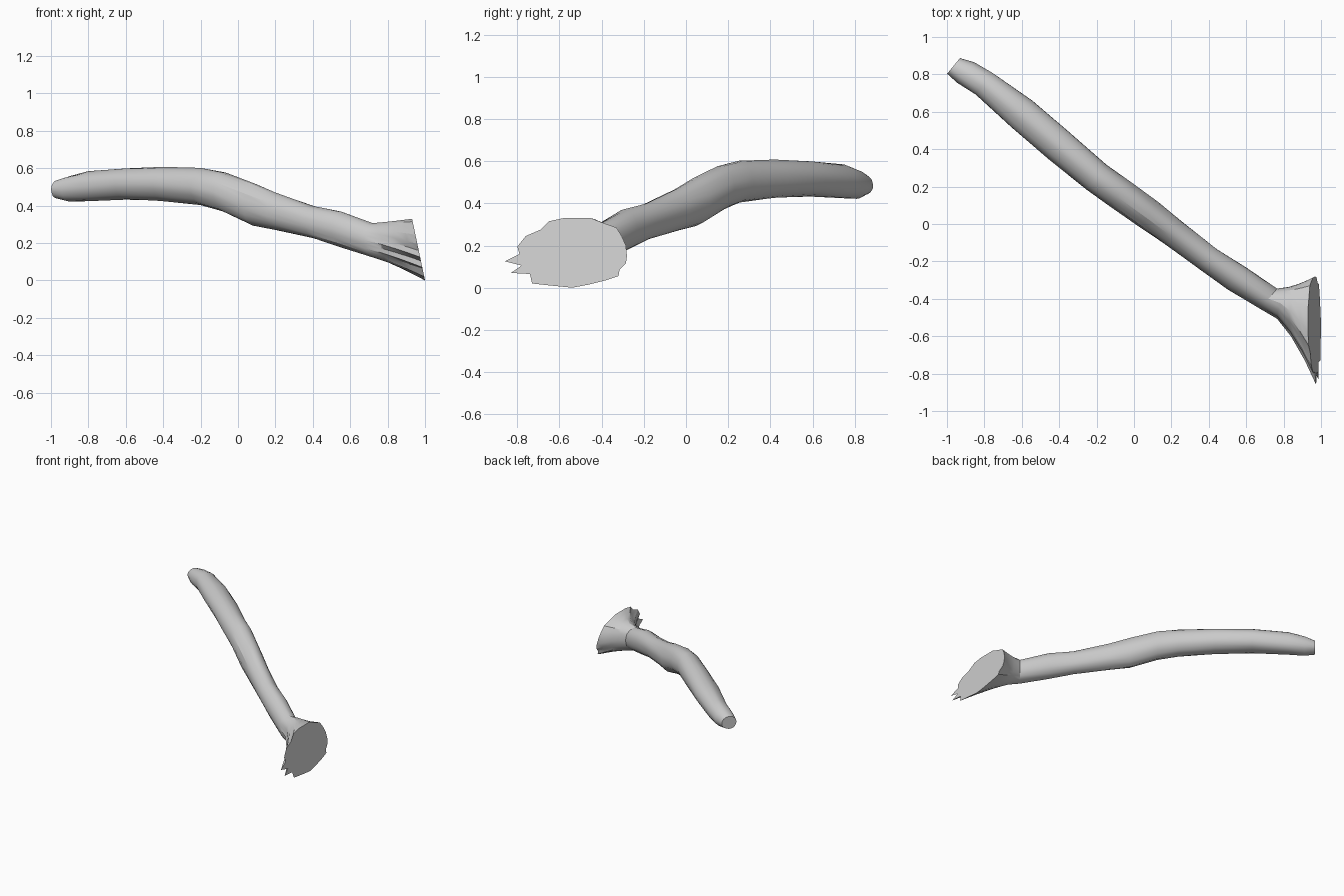
import bpy, bmesh, math, random
from mathutils import Vector

random.seed(4)
cube = bpy.data.objects.get("Cube")
if cube:
    bpy.data.objects.remove(cube, do_unlink=True)

# Plain grey material
grey = bpy.data.materials.new("plain grey")
grey.use_nodes = True
colour = (0.6, 0.6, 0.6, 1)
grey.diffuse_color = colour
grey.node_tree.nodes["Principled BSDF"].inputs["Base Color"].default_value = colour

# Branch sections: x, y, z, half width, half height
SECTIONS = [
    (-.965, .845, .487, .055, .048), (-.9, .81, .49, .07, .068),
    (-.8, .75, .502, .075, .08), (-.6, .59, .515, .092, .083),
    (-.4, .42, .515, .092, .09), (-.2, .25, .503, .087, .097),
    (-.08, .165, .475, .086, .103), (.08, .05, .408, .082, .112),
    (.2, -.04, .37, .077, .098), (.4, -.19, .312, .072, .085),
    (.55, -.29, .275, .077, .095), (.72, -.40, .215, .07, .09),
]
# Ragged outline of the torn base, as y, z
BASE = [
    (-.28, .15), (-.285, .2), (-.305, .245), (-.33, .285), (-.4, .31), (-.45, .33),
    (-.58, .33), (-.65, .315), (-.69, .275), (-.76, .245), (-.8, .195), (-.79, .16),
    (-.86, .125), (-.78, .105), (-.83, .07), (-.74, .065), (-.73, .02), (-.64, .01),
    (-.54, .0), (-.46, .015), (-.38, .035), (-.32, .055), (-.315, .085), (-.285, .115),
]
SIDES = len(BASE)
ACROSS = Vector((.63, .77, 0))
UP = Vector((0, 0, 1))


def section_ring(x, y, z, width, height):
    """Upright oval across the branch, slightly uneven like bark."""
    ring = []
    for i in range(SIDES):
        a = math.tau * i / SIDES
        rough = random.uniform(.97, 1.03)
        offset = ACROSS * width * math.cos(a) + UP * height * math.sin(a)
        ring.append(Vector((x, y, z)) + offset * rough)
    return ring


def flare_ring(start, end, t):
    """Section of the trumpet shape between the branch and its base."""
    return [Vector((a.x + (b.x - a.x) * t,
                    a.y + (b.y - a.y) * t ** 1.7,
                    a.z + (b.z - a.z) * t ** 1.2)) for a, b in zip(start, end)]


# Branch, flare and base as one loft
rings = [section_ring(*s) for s in SECTIONS]
neck = rings[-1]
base = [Vector((1 - .21 * z, y, z)) for y, z in BASE]
rings += [flare_ring(neck, base, t) for t in (.3, .55, .8, 1)]

bm = bmesh.new()
loops = [[bm.verts.new(p) for p in ring] for ring in rings]
for low, high in zip(loops, loops[1:]):
    for i in range(SIDES):
        j = (i + 1) % SIDES
        bm.faces.new((low[i], low[j], high[j], high[i]))
bm.faces.new(loops[0])
bm.faces.new(loops[-1])
bmesh.ops.recalc_face_normals(bm, faces=bm.faces)

mesh = bpy.data.meshes.new("branch")
bm.to_mesh(mesh)
bm.free()
mesh.materials.append(grey)
branch = bpy.data.objects.new("branch", mesh)
bpy.context.collection.objects.link(branch)

# Soft bark with sharp cut ends
bpy.context.view_layer.objects.active = branch
branch.select_set(True)
bpy.ops.object.shade_smooth_by_angle(angle=math.radians(25))
